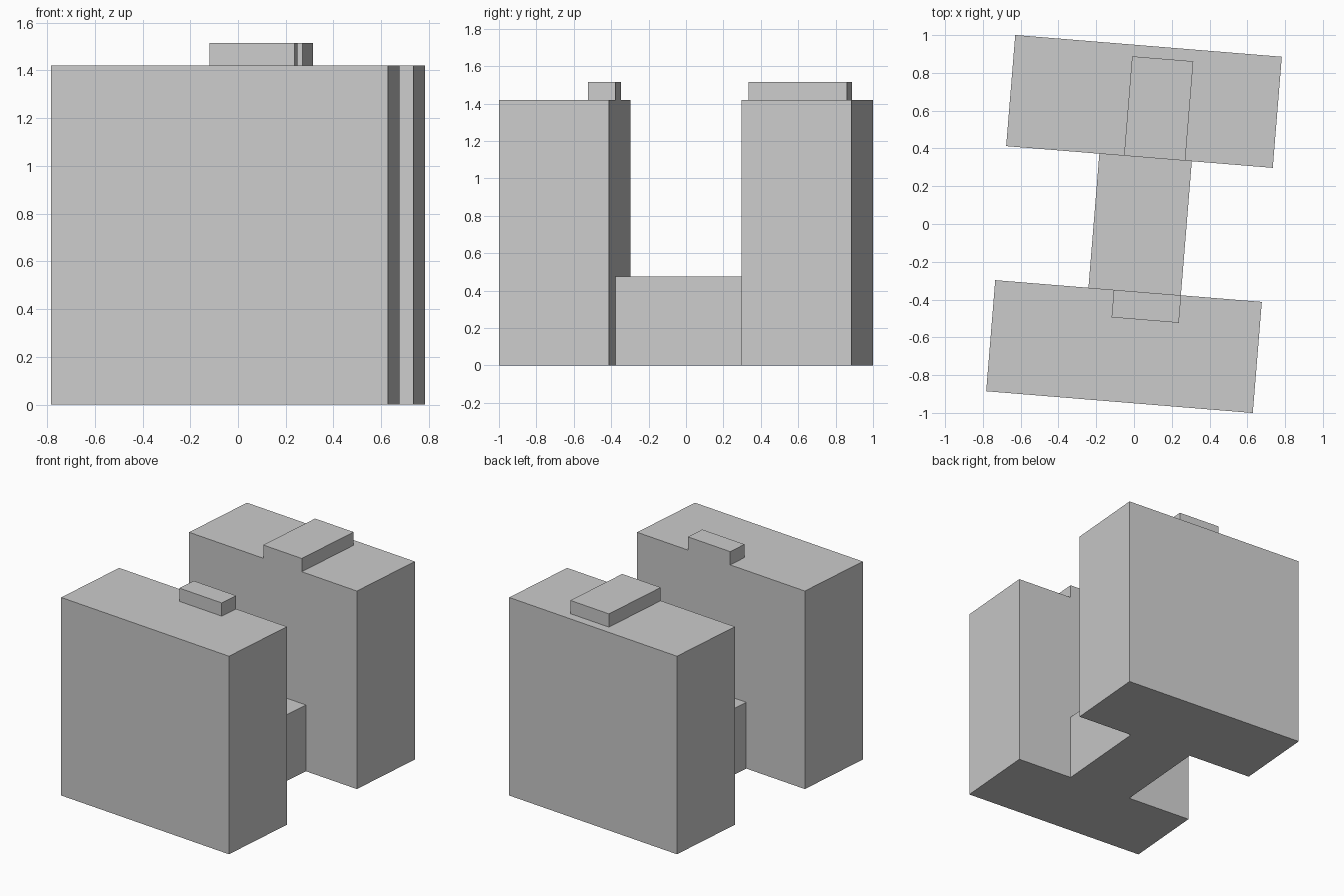
import bpy
from mathutils import Matrix, Vector
from math import radians

cube = bpy.data.objects.get("Cube")
if cube:
    bpy.data.objects.remove(cube, do_unlink=True)

# Single plain colour
grey = bpy.data.materials.new("light_grey")
grey.use_nodes = True
colour = (0.6, 0.6, 0.6, 1)
grey.diffuse_color = colour
grey.node_tree.nodes["Principled BSDF"].inputs["Base Color"].default_value = colour

# The whole building is turned slightly about the vertical axis
turn = Matrix.Rotation(radians(-4.66), 4, "Z")


def box(name, x, y, z):
    """Box from (low, high) ranges in the building's own axes."""
    low, high = (Vector(v) for v in zip(x, y, z))
    bpy.ops.mesh.primitive_cube_add(size=1)
    obj = bpy.context.object
    obj.name = name
    obj.data.transform(turn @ Matrix.Translation((low + high) / 2)
                       @ Matrix.Diagonal((*(high - low), 1)))
    obj.data.materials.append(grey)
    return obj


half_width = 0.708
inner, outer = 0.356, 0.946
roof, hut_top = 1.42, 1.515

# Two tall blocks
box("rear_block", (-half_width, half_width), (inner, outer), (0, roof))
box("front_block", (-half_width, half_width), (-outer, -inner), (0, roof))

# Low link between them
box("link_block", (-0.213, 0.278), (-inner, inner), (0, 0.475))

# Rooftop huts, flush with the inner walls
box("rear_roof_hut", (-0.082, 0.243), (inner, 0.884), (roof, hut_top))
box("front_roof_hut", (-0.078, 0.279), (-0.502, -inner), (roof, hut_top))
